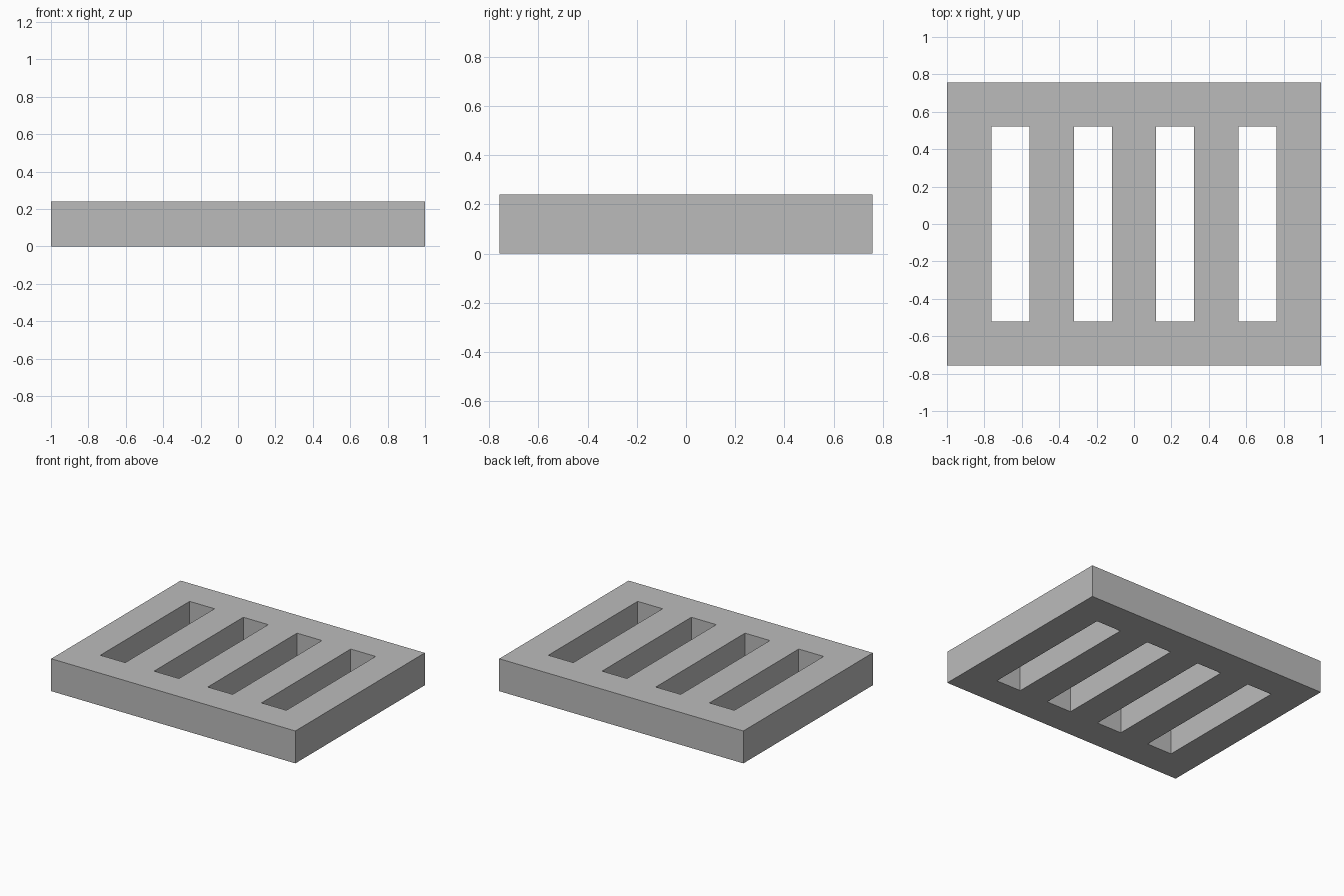
import bpy
import bmesh

cube = bpy.data.objects.get("Cube")
if cube:
    bpy.data.objects.remove(cube, do_unlink=True)

HEIGHT = 0.24
HALF_DEPTH = 0.757
SLOT_HALF_LENGTH = 0.522
SLOT_WIDTH = 0.204
SLOT_PITCH = 0.44
SLOT_COUNT = 4


def make_material(name, color):
    mat = bpy.data.materials.new(name)
    mat.use_nodes = True
    mat.diffuse_color = color
    mat.node_tree.nodes["Principled BSDF"].inputs["Base Color"].default_value = color
    return mat


# Grid lines: every odd column between slot edges is a slot
xs = [-1.0]
for i in range(SLOT_COUNT):
    center = (i - (SLOT_COUNT - 1) / 2) * SLOT_PITCH
    xs += [center - SLOT_WIDTH / 2, center + SLOT_WIDTH / 2]
xs.append(1.0)
ys = [-HALF_DEPTH, -SLOT_HALF_LENGTH, SLOT_HALF_LENGTH, HALF_DEPTH]

# Flat plate outline, leaving the slots open
bm = bmesh.new()
grid = [[bm.verts.new((x, y, 0)) for y in ys] for x in xs]
for i in range(len(xs) - 1):
    for j in range(len(ys) - 1):
        if i % 2 == 1 and j == 1:
            continue
        bm.faces.new((grid[i][j], grid[i + 1][j], grid[i + 1][j + 1], grid[i][j + 1]))

# Raise the plate to full thickness, keeping the underside
result = bmesh.ops.extrude_face_region(bm, geom=bm.faces[:], use_keep_orig=True)
top = [g for g in result["geom"] if isinstance(g, bmesh.types.BMVert)]
bmesh.ops.translate(bm, verts=top, vec=(0, 0, HEIGHT))
bmesh.ops.recalc_face_normals(bm, faces=bm.faces[:])

mesh = bpy.data.meshes.new("slotted_grate")
bm.to_mesh(mesh)
bm.free()
mesh.materials.append(make_material("plain grey", (0.5, 0.5, 0.5, 1)))
grate = bpy.data.objects.new("slotted_grate", mesh)
bpy.context.collection.objects.link(grate)
